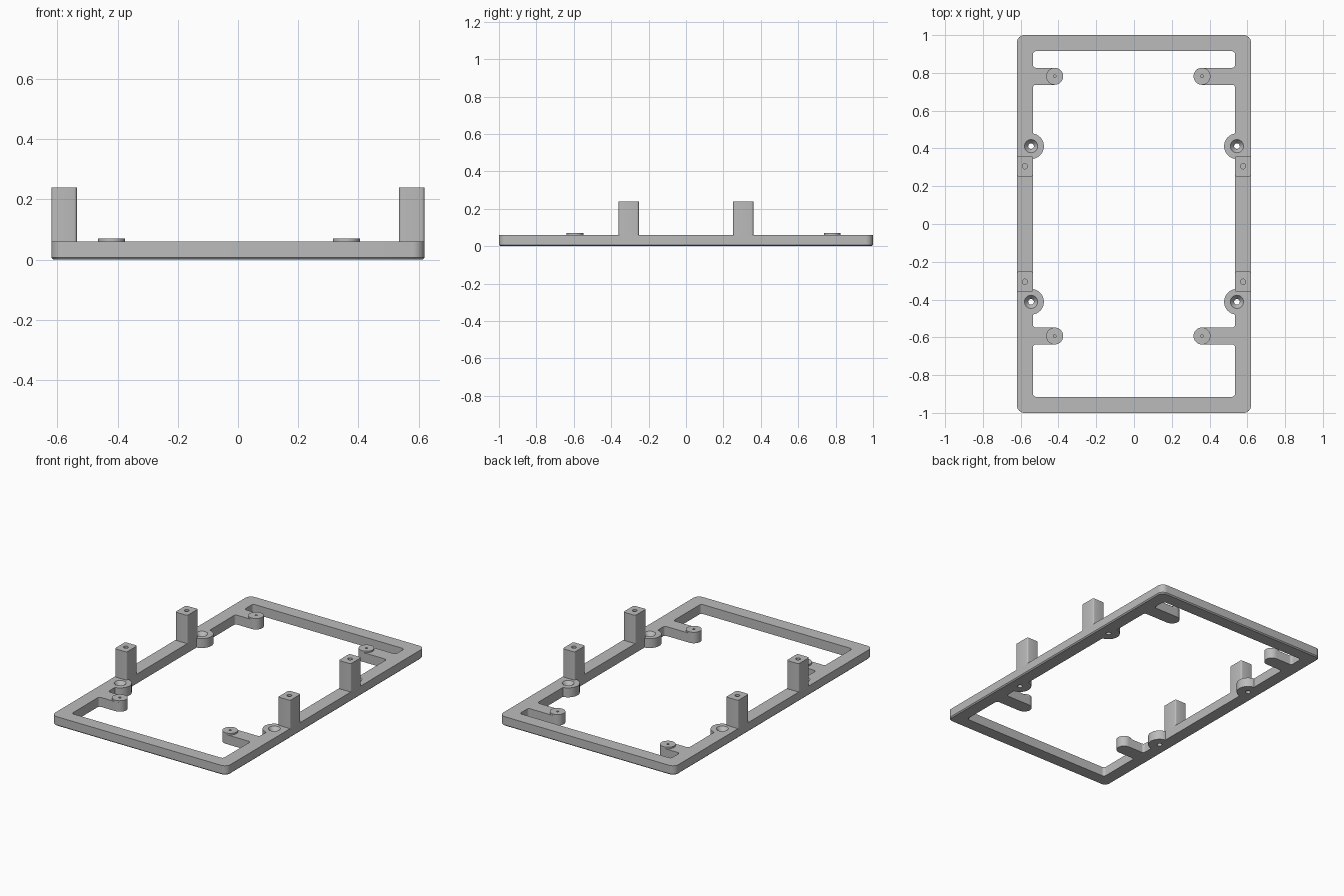
import bpy, bmesh, math
from mathutils import Vector

cube = bpy.data.objects.get("Cube")
if cube:
    bpy.data.objects.remove(cube, do_unlink=True)

grey = bpy.data.materials.new("plain grey")
grey.use_nodes = True
grey.diffuse_color = (0.5, 0.5, 0.5, 1)
grey.node_tree.nodes["Principled BSDF"].inputs["Base Color"].default_value = (0.5, 0.5, 0.5, 1)

TOP = 0.06            # top of the flat frame
HALF_X, HALF_Y = 0.62, 1.0
IN_X, IN_Y = 0.535, 0.915
PAD_R = 0.045
ARM_Y = (-0.593, 0.782)
TIP_X = {-1: 0.42, 1: 0.36}
POST_Y, BOSS_X, BOSS_Y = 0.306, 0.545, 0.412


def make_object(name, bm):
    bmesh.ops.recalc_face_normals(bm, faces=bm.faces)
    mesh = bpy.data.meshes.new(name)
    bm.to_mesh(mesh)
    bm.free()
    mesh.materials.append(grey)
    obj = bpy.data.objects.new(name, mesh)
    bpy.context.collection.objects.link(obj)
    return obj


def rounded(corners, steps=8):
    """Outline from (x, y, radius) corners, each replaced by a fillet arc."""
    pts = []
    for i, (x, y, r) in enumerate(corners):
        p = Vector((x, y))
        a = (Vector(corners[i - 1][:2]) - p).normalized()
        b = (Vector(corners[(i + 1) % len(corners)][:2]) - p).normalized()
        centre = p + (a + b) * r
        for k in range(steps + 1):
            t = k / steps * math.pi / 2
            pts.append(centre - b * r * math.cos(t) - a * r * math.sin(t))
    return pts


def prism(name, pts, z0, z1, chamfer=0):
    bm = bmesh.new()
    face = bm.faces.new([bm.verts.new((p[0], p[1], z0)) for p in pts])
    out = bmesh.ops.extrude_face_region(bm, geom=[face])
    for v in out["geom"]:
        if isinstance(v, bmesh.types.BMVert):
            v.co.z = z1
    if chamfer:
        low = [e for e in bm.edges if all(abs(v.co.z - z0) < 1e-6 for v in e.verts)]
        bmesh.ops.bevel(bm, geom=low, offset=chamfer, segments=1, affect='EDGES')
    return make_object(name, bm)


def cone(name, x, y, z0, z1, r0, r1=None, sides=40):
    bm = bmesh.new()
    bmesh.ops.create_cone(bm, cap_ends=True, segments=sides, radius1=r0,
                          radius2=r0 if r1 is None else r1, depth=z1 - z0)
    bmesh.ops.translate(bm, verts=bm.verts, vec=(x, y, (z0 + z1) / 2))
    return make_object(name, bm)


def combine(target, tool, operation='DIFFERENCE'):
    mod = target.modifiers.new("combine", 'BOOLEAN')
    mod.operation, mod.solver, mod.object = operation, 'EXACT', tool
    bpy.context.view_layer.objects.active = target
    bpy.ops.object.modifier_apply(modifier=mod.name)
    bpy.data.objects.remove(tool, do_unlink=True)


def box_corners(x0, x1, y0, y1, r):
    return [(x0, y0, r), (x1, y0, r), (x1, y1, r), (x0, y1, r)]


# Frame with rounded corners and a chamfered underside
frame = prism("frame", rounded(box_corners(-HALF_X, HALF_X, -HALF_Y, HALF_Y, 0.04)),
              0, TOP, chamfer=0.007)

# Opening, notched so that four round-ended arms stay behind
opening = []
for side in (1, -1):
    opening.append((side * IN_X, -side * IN_Y, 0.018))
    for y in sorted(ARM_Y, reverse=side < 0):
        tip = side * (TIP_X[side] - PAD_R)
        near, far = y - side * PAD_R, y + side * PAD_R
        opening += [(side * IN_X, near, 0.015), (tip, near, PAD_R * 0.999),
                    (tip, far, PAD_R * 0.999), (side * IN_X, far, 0.015)]
    opening.append((side * IN_X, side * IN_Y, 0.018))
combine(frame, prism("opening_cutter", rounded(opening), -0.1, 0.2))

parts = [frame]
for sx, side in ((-1, "right"), (1, "left")):
    for sy, end in ((-1, "front"), (1, "back")):
        # Countersunk screw boss
        x, y = sx * BOSS_X, sy * BOSS_Y
        combine(frame, cone("boss", x, y, 0, TOP, 0.068), 'UNION')
        combine(frame, cone("screw_hole", x, y, -0.1, 0.2, 0.015))
        combine(frame, cone("countersink", x, y, 0.028, TOP + 0.004, 0.01, 0.038))

        # Square post with a pilot hole
        mid = (IN_X + HALF_X) / 2 * sx
        w, d = (HALF_X - IN_X) / 2, 0.054
        post = prism(f"{end}_{side}_post",
                     rounded(box_corners(mid - w, mid + w, sy * POST_Y - d,
                                         sy * POST_Y + d, 0.01), 4), TOP, 0.24)
        combine(post, cone("pilot_hole", mid, sy * POST_Y, 0.14, 0.3, 0.014))
        parts.append(post)

        # Raised pad on the arm with a fine hole
        x, y = sx * TIP_X[sx], ARM_Y[sy > 0]
        pad = cone(f"{end}_{side}_pad", x, y, TOP, 0.07, PAD_R)
        for target in (pad, frame):
            combine(target, cone("pin_hole", x, y, 0.03, 0.1, 0.007, sides=20))
        parts.append(pad)

bpy.ops.object.select_all(action='DESELECT')
for obj in parts:
    obj.select_set(True)
bpy.context.view_layer.objects.active = frame
bpy.ops.object.shade_smooth_by_angle(angle=math.radians(30))
